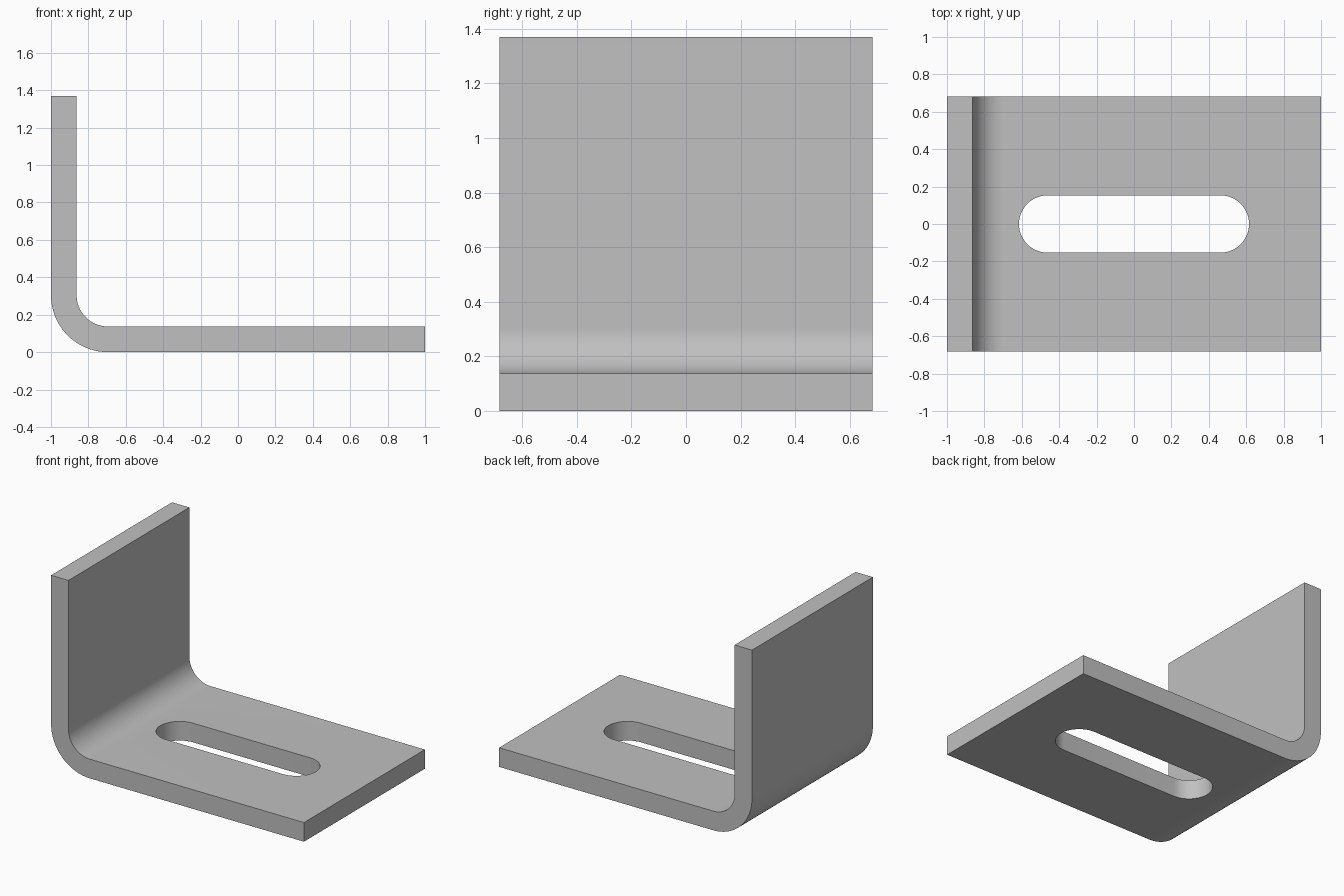
import bpy, bmesh
from math import sin, cos, pi, radians

cube = bpy.data.objects.get("Cube")
if cube:
    bpy.data.objects.remove(cube, do_unlink=True)

HEIGHT, HALF_WIDTH, THICK = 1.37, 0.683, 0.137
BEND = 0.305                     # outer bend radius
SLOT_END, SLOT_R = 0.615, 0.153

steel = bpy.data.materials.new("plain_grey_steel")
steel.use_nodes = True
grey = (0.53, 0.53, 0.53, 1)
steel.diffuse_color = grey
steel.node_tree.nodes["Principled BSDF"].inputs["Base Color"].default_value = grey


def arc(cx, cy, r, start, end, steps=24):
    """Points along an arc, angles in degrees."""
    angles = [radians(start + (end - start) * i / steps) for i in range(steps + 1)]
    return [(cx + r * cos(a), cy + r * sin(a)) for a in angles]


def extrude(name, points, offset):
    """Solid made by sweeping a closed 3D outline along an offset."""
    bm = bmesh.new()
    face = bm.faces.new([bm.verts.new(p) for p in points])
    moved = bmesh.ops.extrude_face_region(bm, geom=[face])["geom"]
    bmesh.ops.translate(bm, vec=offset, verts=[v for v in moved if isinstance(v, bmesh.types.BMVert)])
    bmesh.ops.recalc_face_normals(bm, faces=bm.faces)
    mesh = bpy.data.meshes.new(name)
    bm.to_mesh(mesh)
    bm.free()
    mesh.materials.append(steel)
    obj = bpy.data.objects.new(name, mesh)
    bpy.context.collection.objects.link(obj)
    return obj


# Bent plate: L profile with concentric inner and outer bends
c = -1 + BEND
profile = [(1, 0), (1, THICK)]
profile += arc(c, BEND, BEND - THICK, 270, 180)
profile += [(-1 + THICK, HEIGHT), (-1, HEIGHT)]
profile += arc(c, BEND, BEND, 180, 270)
bracket = extrude("angle_bracket", [(x, -HALF_WIDTH, z) for x, z in profile],
                  (0, 2 * HALF_WIDTH, 0))

# Round-ended slot through the base
s = SLOT_END - SLOT_R
outline = arc(s, 0, SLOT_R, -90, 90) + arc(-s, 0, SLOT_R, 90, 270)
cutter = extrude("slot_cutter", [(x, y, -THICK) for x, y in outline], (0, 0, 3 * THICK))
cutter.hide_render = True

cut = bracket.modifiers.new("slot", 'BOOLEAN')
cut.operation = 'DIFFERENCE'
cut.solver = 'EXACT'
cut.object = cutter
for o in bpy.context.selected_objects:
    o.select_set(False)
bracket.select_set(True)
bpy.context.view_layer.objects.active = bracket
bpy.ops.object.modifier_apply(modifier=cut.name)
bpy.data.objects.remove(cutter, do_unlink=True)
bpy.ops.object.shade_smooth_by_angle(angle=radians(30))
